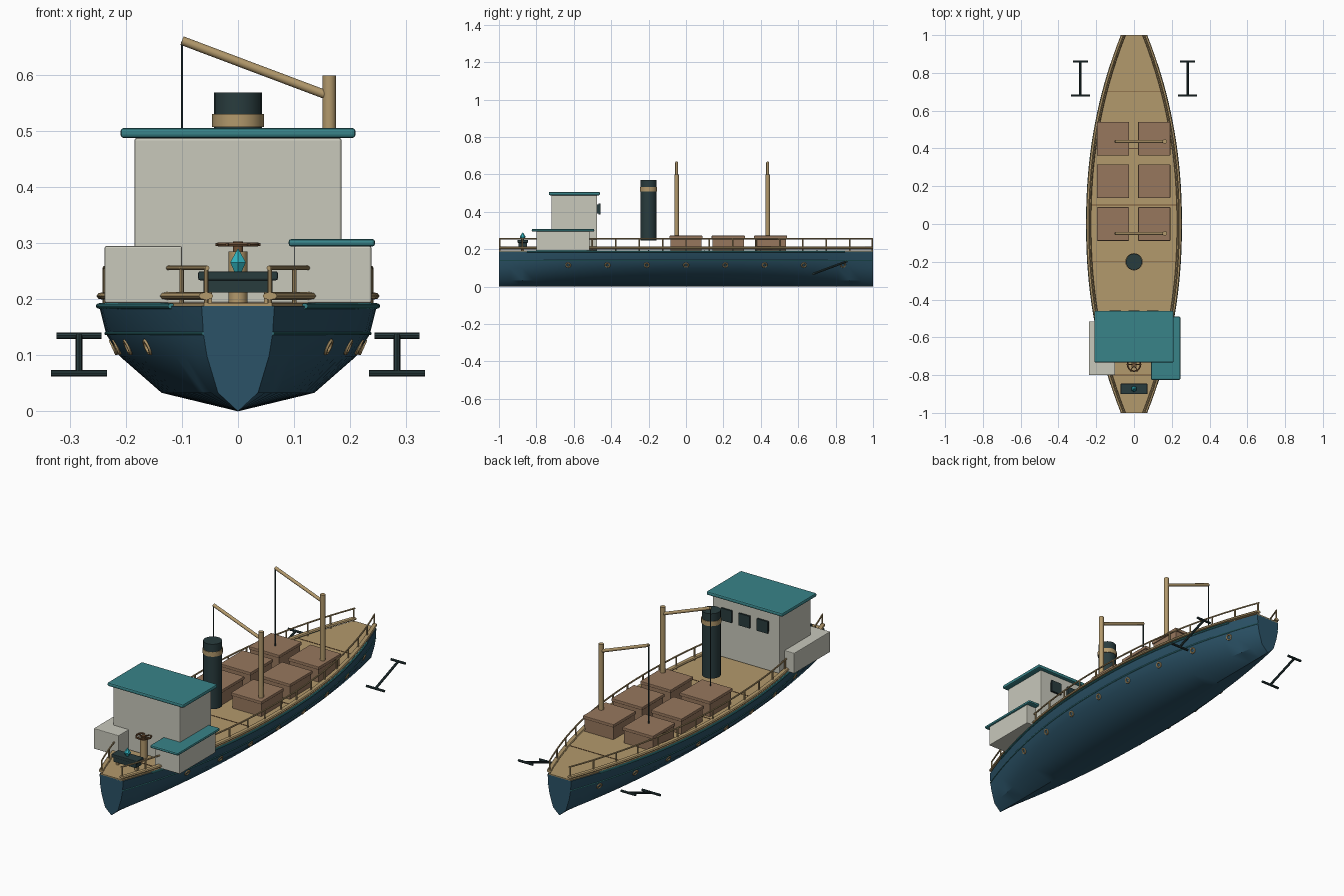
import bpy, bmesh, math
from mathutils import Vector

if "Cube" in bpy.data.objects:
    bpy.data.objects.remove(bpy.data.objects["Cube"])


def mat(name, r, g, b):
    m = bpy.data.materials.new(name)
    m.diffuse_color = (r, g, b, 1)
    m.use_nodes = True
    m.node_tree.nodes["Principled BSDF"].inputs["Base Color"].default_value = m.diffuse_color
    return m


NAVY = mat("hull blue", .024, .085, .135)
TEAL = mat("teal trim", .04, .23, .25)
TAN = mat("tan wood", .45, .32, .15)
BROWN = mat("crate brown", .31, .185, .11)
CREAM = mat("cabin cream", .58, .58, .50)
DARK = mat("dark iron", .022, .045, .048)
GLOW = mat("bright crystal", .03, .45, .52)
UMBER = mat("dark wood", .17, .085, .035)


def finish(name, bm, m, smooth=False):
    bmesh.ops.recalc_face_normals(bm, faces=bm.faces)
    me = bpy.data.meshes.new(name)
    bm.to_mesh(me)
    bm.free()
    ob = bpy.data.objects.new(name, me)
    bpy.context.collection.objects.link(ob)
    me.materials.append(m)
    if smooth:
        bpy.ops.object.select_all(action='DESELECT')
        ob.select_set(True)
        bpy.context.view_layer.objects.active = ob
        bpy.ops.object.shade_smooth_by_angle(angle=math.radians(35))
    return ob


def box(name, x, y, z, m, bevel=0.0):
    bm = bmesh.new()
    bmesh.ops.create_cube(bm, size=1)
    for v in bm.verts:
        v.co = [(a + b) / 2 + c * (b - a) for (a, b), c in zip((x, y, z), v.co)]
    if bevel:
        bmesh.ops.bevel(bm, geom=bm.edges[:], offset=bevel, segments=2,
                        affect='EDGES', profile=.5)
    return finish(name, bm, m)


def rod(name, a, b, r, m, n=12, r2=None):
    a, b = Vector(a), Vector(b)
    bm = bmesh.new()
    bmesh.ops.create_cone(bm, cap_ends=True, segments=n, radius1=r,
                          radius2=r if r2 is None else r2, depth=(b - a).length)
    bm.transform((b - a).to_track_quat('Z', 'Y').to_matrix().to_4x4())
    bmesh.ops.translate(bm, verts=bm.verts, vec=(a + b) / 2)
    return finish(name, bm, m, n > 6)


def ring(name, center, axis, major, minor, m, n=16, k=6):
    q = Vector(axis).to_track_quat('Z', 'Y')
    bm = bmesh.new()
    vs = []
    for i in range(n):
        a = math.tau * i / n
        for j in range(k):
            t = math.tau * j / k
            d = major + minor * math.cos(t)
            p = Vector((d * math.cos(a), d * math.sin(a), minor * math.sin(t)))
            vs.append(bm.verts.new(q @ p + Vector(center)))
    for i in range(n):
        for j in range(k):
            i2, j2 = (i + 1) % n, (j + 1) % k
            bm.faces.new([vs[i * k + j], vs[i2 * k + j], vs[i2 * k + j2], vs[i * k + j2]])
    return finish(name, bm, m, True)


def beam(y):
    """Half width of the deck at a station."""
    return .065 + .183 * (1 - abs(y) ** 2.15)


def loft(name, section, m, y0=-1.0, y1=1.0, n=32, smooth=True):
    """Skin closed x-z sections along the length of the boat."""
    bm = bmesh.new()
    rows = []
    for i in range(n + 1):
        y = y0 + (y1 - y0) * i / n
        rows.append([bm.verts.new((x, y, z)) for x, z in section(y)])
    for a, b in zip(rows, rows[1:]):
        for j in range(len(a)):
            k = (j + 1) % len(a)
            bm.faces.new([a[j], a[k], b[k], b[j]])
    bm.faces.new(rows[0])
    bm.faces.new(rows[-1])
    return finish(name, bm, m, smooth)


def strip(name, side, fx, z, rx, rz, m, y0=-1.0, y1=1.0):
    """Rounded strake following the hull side."""
    def sec(y):
        return [(side * fx(y) + rx * math.cos(math.tau * j / 8),
                 z + rz * math.sin(math.tau * j / 8)) for j in range(8)]
    return loft(name, sec, m, y0, y1)


# Hull and deck
HALF = [(1, .188), (.95, .138), (.85, .098), (.55, .033)]


def hull_section(y):
    w = beam(y)
    right = [(f * w, z) for f, z in HALF]
    return right + [(0, 0)] + [(-x, z) for x, z in reversed(right)]


def deck_section(y):
    w = beam(y) - .004
    return [(w, .184), (w, .193), (-w, .193), (-w, .184)]


loft("hull", hull_section, NAVY)
loft("deck", deck_section, TAN)
for y in (.7, .4, .1, -.2, -.5, -.8):
    w = beam(y) - .01
    box("plank_seam", (-w, w), (y - .002, y + .002), (.19, .1945), UMBER)

# Strakes, gunwales and railings on both sides
for s in (-1, 1):
    strip("upper_trim", s, beam, .188, .006, .005, TEAL, -.85, .85)
    strip("lower_trim", s, lambda y: beam(y) * .95, .139, .003, .003, TEAL)
    strip("gunwale", s, lambda y: beam(y) - .008, .206, .013, .007, TAN)
    strip("hand_rail", s, lambda y: beam(y) - .01, .256, .004, .004, TAN)
    for i in range(17):
        y = -1 + i * .125
        y = max(-.995, min(.995, y))
        x = s * (beam(y) - .01)
        rod("rail_post", (x, y, .19), (x, y, .256), .004, TAN, 8)
    # Portholes
    for i in range(8):
        y = -.63 + .21 * i
        slope = (beam(y - .01) - beam(y + .01)) / .02
        c = (s * beam(y) * .895, y, .115)
        ring("porthole_rim", c, (s, slope, -.45), .012, .004, TAN)
    # Anchors
    x = s * .284
    rod("anchor_stem", (x, .86, .135), (x, .68, .068), .006, DARK, 8)
    rod("anchor_stock", (x - .04, .86, .135), (x + .04, .86, .135), .006, DARK, 8)
    rod("anchor_foot", (x - .05, .68, .068), (x + .05, .68, .068), .006, DARK, 8)

# Cabins
box("main_cabin", (-.185, .185), (-.72, -.475), (.193, .488), CREAM, .004)
box("main_roof", (-.21, .21), (-.733, -.46), (.488, .506), TEAL, .006)
for x in (-.1, 0, .1):
    box("cabin_window", (x - .03, x + .03), (-.467, -.458), (.385, .445), DARK)
    box("window_mount", (x - .025, x + .025), (-.476, -.466), (.39, .44), DARK)
box("right_cabin", (.1, .238), (-.8, -.515), (.193, .295), CREAM, .003)
box("right_roof", (.09, .245), (-.825, -.49), (.294, .308), TEAL, .006)
box("left_cabin", (-.238, -.1), (-.8, -.515), (.193, .295), CREAM, .003)

# Funnel
rod("funnel", (0, -.2, .245), (0, -.2, .569), .043, DARK, 20)
rod("funnel_band", (0, -.2, .508), (0, -.2, .531), .046, TAN, 20)

# Cargo crates with lids
for x in (-.111, .107):
    for y in (.0, .226, .452):
        box("crate", (x - .08, x + .08), (y - .083, y + .083), (.193, .258), BROWN)
        box("crate_lid", (x - .085, x + .085), (y - .089, y + .089), (.256, .272), BROWN, .003)

# Cargo masts
for y in (-.05, .437):
    rod("mast", (.163, y, .193), (.163, y, .6), .012, TAN, 16)
    rod("boom", (.163, y, .563), (-.1, y, .662), .008, TAN, 12)
    rod("hoist_rope", (-.1, y, .66), (-.1, y, .235), .0025, DARK, 6)

# Steering wheel on its pedestal
H = (0, -.745, .298)
rod("helm_pedestal", (0, -.745, .193), (0, -.745, .285), .017, TAN, 12)
rod("helm_hub", (0, -.745, .28), (0, -.745, .303), .009, UMBER, 12)
ring("helm_wheel", H, (0, 0, 1), .034, .004, UMBER, 20)
for i in range(3):
    a = math.pi * i / 3
    d = Vector((math.cos(a), math.sin(a), 0)) * .04
    rod("helm_spoke", Vector(H) - d, Vector(H) + d, .003, UMBER, 6)

# Bow chest with crystal
box("chest", (-.062, .062), (-.895, -.85), (.212, .236), DARK)
box("chest_lid", (-.071, .071), (-.9, -.845), (.234, .25), DARK, .003)
for x in (-.052, .052):
    box("chest_foot", (x - .006, x + .006), (-.882, -.866), (.193, .214), TAN)
rod("crystal_base", (0, -.873, .248), (0, -.873, .266), .007, GLOW, 6, .016)
rod("crystal_tip", (0, -.873, .266), (0, -.873, .29), .016, GLOW, 6, .001)
